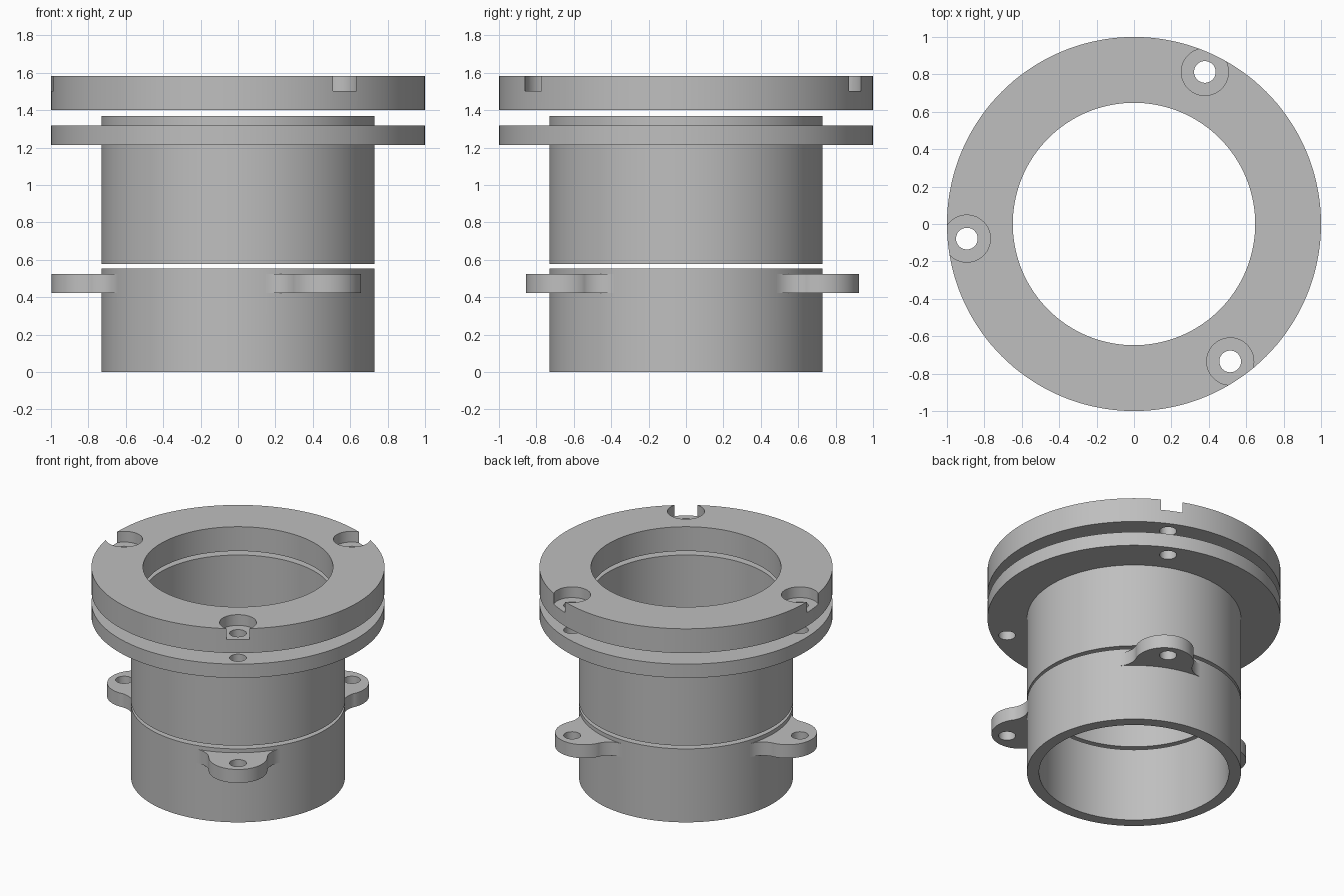
import bpy
import bmesh
from math import cos, sin, pi, radians

if "Cube" in bpy.data.objects:
    bpy.data.objects.remove(bpy.data.objects["Cube"])

SEGMENTS = 144
BORE, WALL, RIM = 0.648, 0.73, 1.0
BOLT_CIRCLE, BOLT_HOLE, COUNTERBORE = 0.897, 0.058, 0.126
BOLT_ANGLES = [radians(65 + 120 * i) for i in range(3)]

grey = bpy.data.materials.new("plain grey")
grey.use_nodes = True
colour = (0.52, 0.52, 0.52, 1)
grey.diffuse_color = colour
grey.node_tree.nodes["Principled BSDF"].inputs["Base Color"].default_value = colour


def new_object(name, bm):
    bmesh.ops.recalc_face_normals(bm, faces=bm.faces)
    mesh = bpy.data.meshes.new(name)
    bm.to_mesh(mesh)
    bm.free()
    mesh.materials.append(grey)
    obj = bpy.data.objects.new(name, mesh)
    bpy.context.collection.objects.link(obj)
    return obj


def lathe(name, profile):
    """Revolve a closed (radius, height) profile around z."""
    bm = bmesh.new()
    rings = [[bm.verts.new((r * cos(a), r * sin(a), z)) for r, z in profile]
             for a in (2 * pi * i / SEGMENTS for i in range(SEGMENTS))]
    n = len(profile)
    for i in range(SEGMENTS):
        a, b = rings[i - 1], rings[i]
        for j in range(n):
            bm.faces.new((a[j - 1], b[j - 1], b[j], a[j]))
    return new_object(name, bm)


def prism(name, outline, low, high):
    """Extrude a flat outline between two heights."""
    bm = bmesh.new()
    face = bm.faces.new([bm.verts.new((x, y, low)) for x, y in outline])
    top = bmesh.ops.extrude_face_region(bm, geom=[face])["geom"]
    verts = [v for v in top if isinstance(v, bmesh.types.BMVert)]
    bmesh.ops.translate(bm, verts=verts, vec=(0, 0, high - low))
    return new_object(name, bm)


def arc(cx, cy, radius, start, end, steps):
    angles = [radians(start + (end - start) * i / steps) for i in range(steps + 1)]
    return [(cx + radius * cos(a), cy + radius * sin(a)) for a in angles]


def combine(target, tool, operation):
    """Apply a boolean and discard the tool."""
    mod = target.modifiers.new(operation.title(), "BOOLEAN")
    mod.operation, mod.solver, mod.object = operation, "EXACT", tool
    bpy.context.view_layer.objects.active = target
    bpy.ops.object.modifier_apply(modifier=mod.name)
    bpy.data.objects.remove(tool)


def drill(target, radius, low, high):
    """Cut the three bolt holes."""
    for angle in BOLT_ANGLES:
        circle = arc(BOLT_CIRCLE, 0, radius, 0, 360, 48)[:-1]
        cutter = prism("hole_cutter", circle, low, high)
        cutter.hide_render = True
        cutter.rotation_euler.z = angle
        combine(target, cutter, "DIFFERENCE")


# Clamp ring with counterbored bolt holes
clamp_ring = lathe("clamp_ring", [(BORE, 1.40), (RIM, 1.40), (RIM, 1.583), (BORE, 1.583)])
drill(clamp_ring, COUNTERBORE, 1.502, 1.7)
drill(clamp_ring, BOLT_HOLE, 1.3, 1.6)

# Middle sleeve with a wide flange near the top
flanged_sleeve = lathe("flanged_sleeve", [
    (BORE, 0.577), (WALL, 0.577), (WALL, 1.213), (RIM, 1.213),
    (RIM, 1.317), (WALL, 1.317), (WALL, 1.37), (BORE, 1.37)])
drill(flanged_sleeve, BOLT_HOLE, 1.1, 1.4)

# Base sleeve with three filleted mounting lugs
base_sleeve = lathe("base_sleeve", [(BORE, 0), (WALL, 0), (WALL, 0.553), (BORE, 0.553)])
tip_centre, tip_radius, fillet, spread = 0.80, 0.20, 0.145, 23.2
fx = (WALL + fillet) * cos(radians(spread))
fy = (WALL + fillet) * sin(radians(spread))
lug_outline = (arc(tip_centre, 0, tip_radius, -89, 89, 32)
               + arc(fx, fy, fillet, 269, 180 + spread, 14)
               + arc(0, 0, 0.69, spread, -spread, 16)
               + arc(fx, -fy, fillet, 180 - spread, 91, 14))
for lug_angle in BOLT_ANGLES:
    lug = prism("lug", lug_outline, 0.422, 0.524)
    lug.rotation_euler.z = lug_angle
    combine(base_sleeve, lug, "UNION")
drill(base_sleeve, BOLT_HOLE, 0.3, 0.6)

# Smooth round walls, crisp rims
for part in (clamp_ring, flanged_sleeve, base_sleeve):
    bpy.ops.object.select_all(action="DESELECT")
    part.select_set(True)
    bpy.context.view_layer.objects.active = part
    bpy.ops.object.shade_smooth_by_angle(angle=radians(30))
